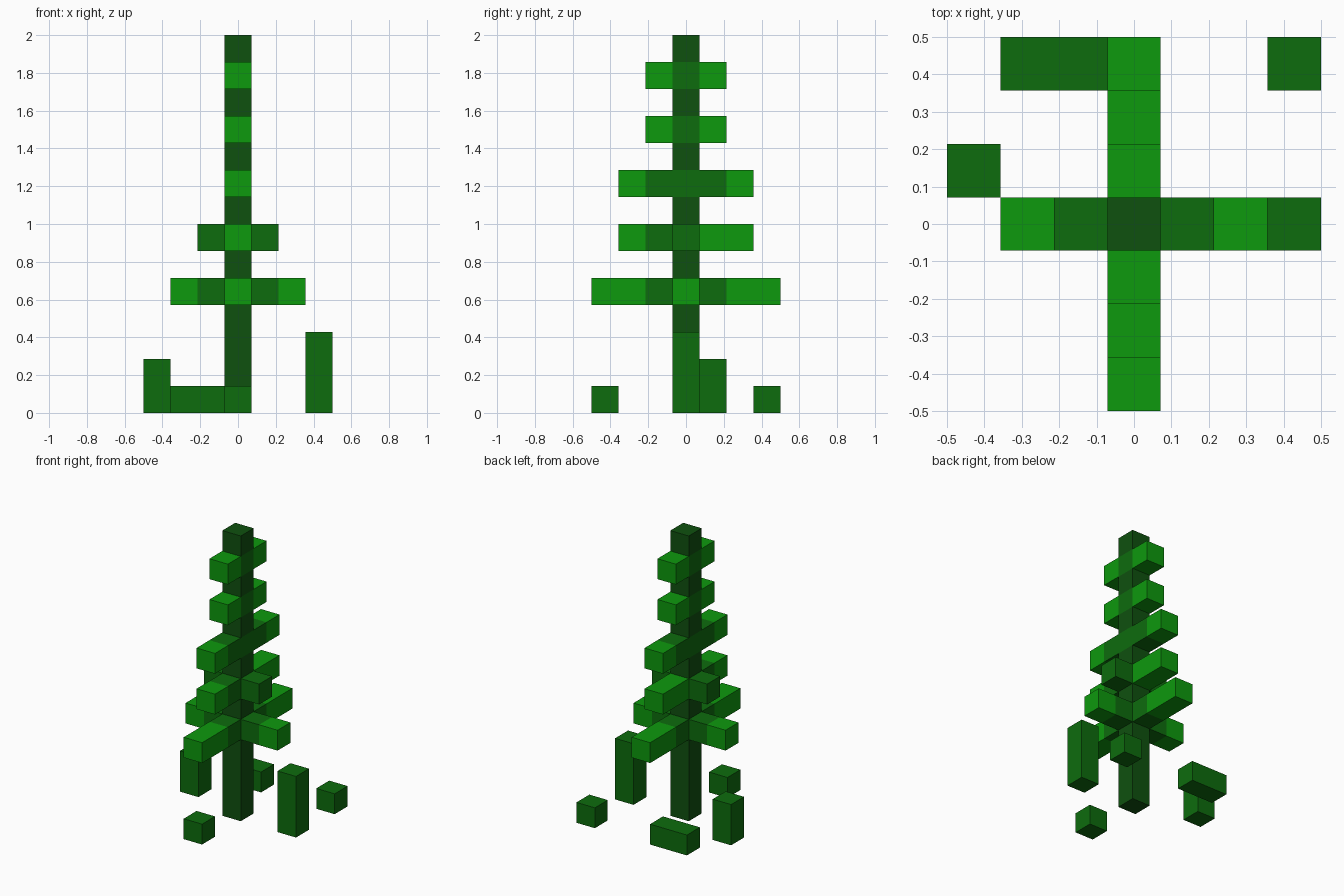
import bpy

cube = bpy.data.objects.get("Cube")
if cube:
    bpy.data.objects.remove(cube, do_unlink=True)

U = 2 / 14  # edge of one block


def material(name, rgb):
    m = bpy.data.materials.new(name)
    m.use_nodes = True
    m.diffuse_color = (*rgb, 1)
    bsdf = m.node_tree.nodes["Principled BSDF"]
    bsdf.inputs["Base Color"].default_value = (*rgb, 1)
    bsdf.inputs["Roughness"].default_value = 0.9
    return m


DARK = material("dark_green", (0.0048, 0.082, 0.0048))
MID = material("mid_green", (0.004, 0.150, 0.004))
BRIGHT = material("bright_green", (0.004, 0.319, 0.004))


def box(name, lo, hi, mat):
    """Box filling the block cells lo to hi, both included."""
    bpy.ops.mesh.primitive_cube_add(
        size=1, location=[(a + b) / 2 * U + (U / 2 if i == 2 else 0)
                          for i, (a, b) in enumerate(zip(lo, hi))])
    ob = bpy.context.object
    ob.name = name
    ob.scale = [(b - a + 1) * U for a, b in zip(lo, hi)]
    bpy.ops.object.transform_apply(location=False, rotation=False, scale=True)
    ob.data.materials.append(mat)


def arm(name, axis, side, z, first, last, mat):
    """Run of blocks out from the trunk along axis 0 (x) or 1 (y)."""
    lo, hi = [0, 0, z], [0, 0, z]
    lo[axis], hi[axis] = sorted((side * first, side * last))
    box(name, lo, hi, mat)


# Trunk, with lighter blocks where the upper branches cross it
for z0, z1, mat in [(0, 7, DARK), (8, 8, MID), (9, 9, DARK), (10, 10, MID),
                    (11, 11, DARK), (12, 12, MID), (13, 13, DARK)]:
    box("trunk", (0, 0, z0), (0, 0, z1), mat)

for side, label in ((1, "left"), (-1, "right")):
    # Side branches
    arm(f"low_branch_{label}", 0, side, 4, 1, 1, MID)
    arm(f"low_branch_tip_{label}", 0, side, 4, 2, 2, BRIGHT)
    arm(f"second_branch_{label}", 0, side, 6, 1, 1, MID)

for side, label in ((1, "back"), (-1, "front")):
    # Front and back branches, shorter towards the top
    arm(f"low_branch_{label}", 1, side, 4, 1, 1, MID)
    arm(f"low_branch_tip_{label}", 1, side, 4, 2, 3, BRIGHT)
    arm(f"second_branch_{label}", 1, side, 6, 1, 1, BRIGHT if side > 0 else MID)
    arm(f"second_branch_tip_{label}", 1, side, 6, 2, 2, BRIGHT)
    arm(f"third_branch_{label}", 1, side, 8, 1, 1, MID)
    arm(f"third_branch_tip_{label}", 1, side, 8, 2, 2, BRIGHT)
    for z in (10, 12):
        arm(f"top_branch_{label}", 1, side, z, 1, 1, BRIGHT)

# Loose plants on the ground around the trunk
box("tall_bush", (3, 0, 0), (3, 0, 2), MID)
box("medium_bush", (-3, 1, 0), (-3, 1, 1), MID)
box("long_bush", (-2, 3, 0), (-1, 3, 0), MID)
box("small_bush_back", (3, 3, 0), (3, 3, 0), MID)
box("small_bush_front", (0, -3, 0), (0, -3, 0), MID)
